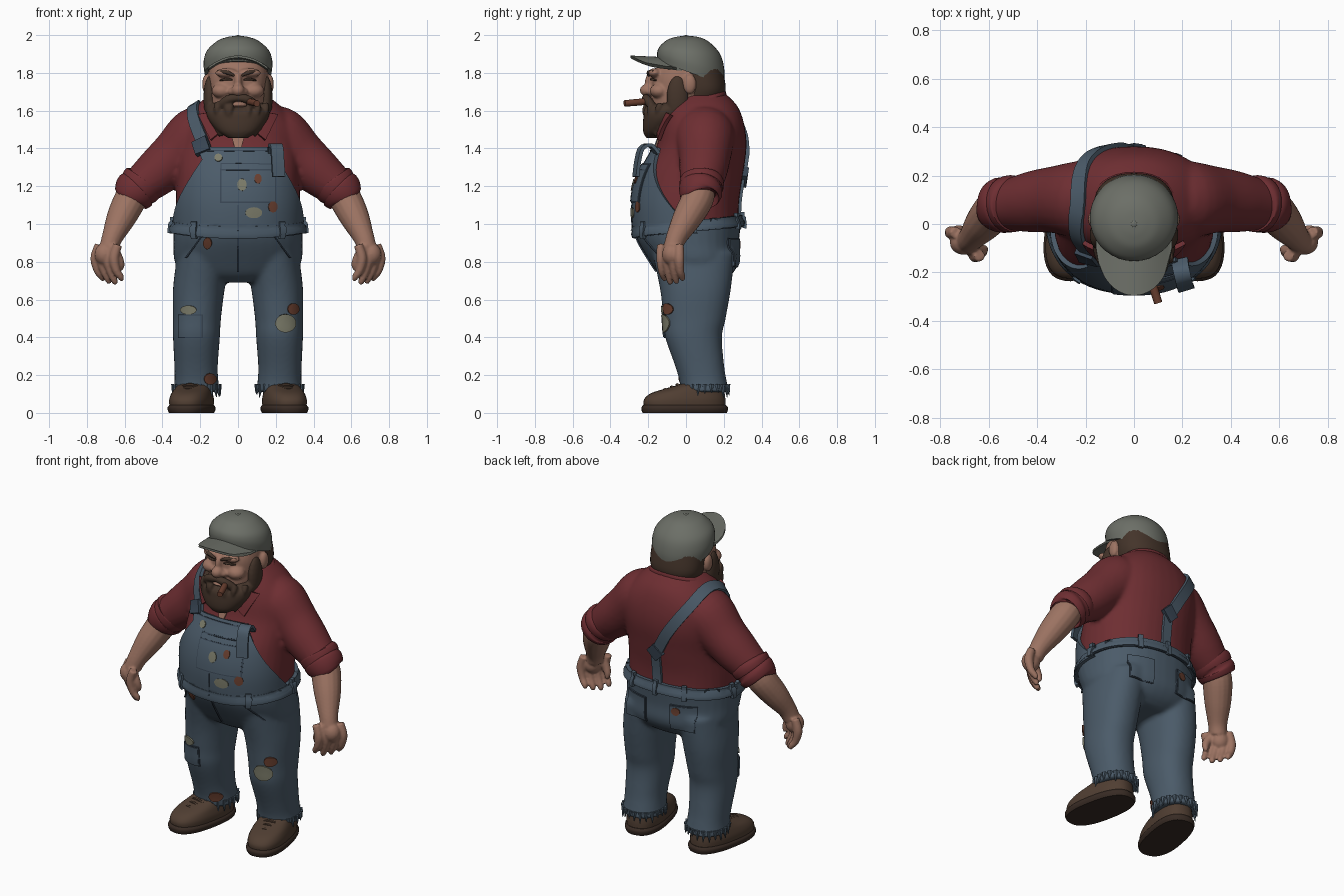
import bpy, bmesh, math, random
from mathutils import Vector, Matrix
from mathutils.bvhtree import BVHTree

random.seed(4)
if "Cube" in bpy.data.objects:
    bpy.data.objects.remove(bpy.data.objects["Cube"])


def material(name, hex_code):
    srgb = [int(hex_code[i:i + 2], 16) / 255 for i in (0, 2, 4)]
    col = [((c + .055) / 1.055) ** 2.4 for c in srgb] + [1]
    m = bpy.data.materials.new(name)
    m.use_nodes = True
    m.diffuse_color = col
    m.node_tree.nodes["Principled BSDF"].inputs["Base Color"].default_value = col
    return m


SHIRT, DENIM = material("red shirt", "6E2E32"), material("blue denim", "4B5B69")
SEAM, SKIN = material("dark denim", "394654"), material("skin", "9C7362")
HAIR, CAP = material("brown hair", "44342A"), material("grey cap", "6C6F67")
LEATHER, SOLE = material("boot leather", "503E32"), material("dark sole", "382B24")
PALE, RUST = material("pale stain", "7C7C6A"), material("rust stain", "6B4030")


# --- building helpers ---
def spline(rows, k=5):
    pad = [rows[0]] + list(rows) + [rows[-1]]
    out = []
    for i in range(len(rows) - 1):
        for s in range(k):
            t = s / k
            out.append([b + .5 * t * (c - a + t * (2 * a - 5 * b + 4 * c - d + t * (3 * (b - c) + d - a)))
                        for a, b, c, d in zip(*pad[i:i + 4])])
    return out + [list(rows[-1])]


def skin(bm, rings):
    loops = [[bm.verts.new(p) for p in r] for r in rings]
    n = len(loops[0])
    for a, b in zip(loops, loops[1:]):
        for i in range(n):
            j = (i + 1) % n
            bm.faces.new((a[i], a[j], b[j], b[i]))
    bm.faces.new(loops[0][::-1])
    bm.faces.new(loops[-1])


def loft(bm, rows, s=1, power=.9, n=36):
    """Stacked ovals: height, centre x, centre y, radius x, radius y, optional tilt."""
    rings = []
    for z, cx, cy, rx, ry, tilt in spline([tuple(r) + (0,) * (6 - len(r)) for r in rows]):
        ring = []
        for i in range(n):
            c, d = math.cos(i * math.tau / n), math.sin(i * math.tau / n)
            dy = ry * math.copysign(abs(d) ** power, d)
            ring.append((s * cx + rx * math.copysign(abs(c) ** power, c), cy + dy, z + tilt * dy))
        rings.append(ring)
    skin(bm, rings)


def tube(bm, rows, s=1, n=16, k=5):
    """Round limb through points: x, y, z, radius."""
    pts = spline(rows, k)
    pos = [Vector((s * p[0], p[1], p[2])) for p in pts]
    axis = (pos[-1] - pos[0]).normalized()
    ref = Vector((0, 0, 1)) if abs(axis.y) > .7 else Vector((0, 1, 0))
    rings = []
    for i, p in enumerate(pos):
        t = pos[min(i + 1, len(pos) - 1)] - pos[max(i - 1, 0)]
        u = t.cross(ref).normalized()
        v = t.cross(u).normalized()
        rings.append([p + pts[i][3] * (u * math.cos(a * math.tau / n) + v * math.sin(a * math.tau / n)) for a in range(n)])
    skin(bm, rings)


def blob(bm, centre, radii):
    bmesh.ops.create_uvsphere(bm, u_segments=20, v_segments=12, radius=1, matrix=Matrix.LocRotScale(Vector(centre), None, Vector(radii)))


def finish(name, bm, mat, voxel=0, smooth=5):
    bmesh.ops.recalc_face_normals(bm, faces=bm.faces)
    mesh = bpy.data.meshes.new(name)
    bm.to_mesh(mesh)
    bm.free()
    ob = bpy.data.objects.new(name, mesh)
    bpy.context.collection.objects.link(ob)
    if voxel:  # fuse overlapping volumes into one surface
        fuse = ob.modifiers.new("fuse", "REMESH")
        fuse.mode, fuse.voxel_size = "VOXEL", voxel
        soft = ob.modifiers.new("soften", "SMOOTH")
        soft.factor, soft.iterations = .5, smooth
        baked = bpy.data.meshes.new_from_object(ob.evaluated_get(bpy.context.evaluated_depsgraph_get()))
        ob.modifiers.clear()
        ob.data = baked
    ob.data.materials.clear()
    ob.data.materials.append(mat)
    ob.data.shade_smooth()
    ob.data.set_sharp_from_angle(angle=math.radians(180 if voxel else 45))
    return ob


# --- shirt: torso and sleeves ---
bm = bmesh.new()
loft(bm, [(.92, 0, .01, .325, .27), (1.1, 0, .005, .33, .275), (1.25, 0, .03, .325, .27), (1.4, 0, .08, .325, .24),
          (1.52, 0, .09, .31, .22), (1.62, 0, .085, .23, .19), (1.69, 0, .08, .14, .13)])
for s in (-1, 1):
    tube(bm, [(.16, .1, 1.47, .14), (.22, .1, 1.46, .16), (.33, .1, 1.36, .138), (.43, .09, 1.27, .125), (.54, .075, 1.18, .1)], s, 24)
shirt = finish("shirt", bm, SHIRT, .013)

# --- rolled cuffs and collar ---
for s, side in ((-1, "right"), (1, "left")):
    bm = bmesh.new()
    tube(bm, [(.49, .085, 1.235, .1), (.5, .085, 1.222, .117), (.522, .08, 1.195, .115), (.53, .08, 1.187, .106),
              (.54, .078, 1.178, .116), (.565, .07, 1.15, .106), (.57, .07, 1.143, .085)], s, 28)
    finish(side + "_rolled_cuff", bm, SHIRT)
bm = bmesh.new()
loft(bm, [(1.59, 0, .04, .195, .175, .42), (1.63, 0, .04, .185, .17, .42), (1.655, 0, .04, .155, .145, .42)])
finish("collar", bm, SHIRT)

# --- trousers: pelvis and legs ---
bm = bmesh.new()
loft(bm, [(1.0, 0, .008, .342, .286, .1), (.9, 0, .015, .342, .265), (.8, 0, .045, .335, .235), (.73, 0, .05, .28, .19), (.69, 0, .05, .17, .13)])
for s in (-1, 1):
    loft(bm, [(.85, .18, .04, .14, .22), (.66, .207, .05, .137, .188), (.5, .217, .045, .127, .165), (.4, .22, .04, .124, .15),
              (.25, .222, .072, .115, .13), (.17, .22, .09, .116, .125), (.11, .22, .1, .124, .128)], s)
trousers = finish("trousers", bm, DENIM, .013)

bm = bmesh.new()
for s in (-1, 1):
    for i in range(22):  # frayed hems
        c, d = math.cos(i * math.tau / 22), math.sin(i * math.tau / 22)
        x, y = .22 + .118 * c, .1 + .122 * d
        tube(bm, [(x, y, .15, .016), (x + .008 * c, y + .008 * d, random.uniform(.08, .11), .002)], s, 6, 1)
finish("frayed_hems", bm, DENIM)

# surface that cloth pieces are laid on
bm = bmesh.new()
bm.from_mesh(shirt.data)
bm.from_mesh(trousers.data)
body = BVHTree.FromBMesh(bm)
bm.free()


def patch(name, mat, ray, lift=.007, thick=.009, nu=12, nv=8):
    """Thin plate laid on the body; ray(u, v) gives a start and a target."""
    rings = []
    for j in range(nv + 1):
        outer, inner = [], []
        for i in range(nu + 1):
            start, target = map(Vector, ray(i / nu, j / nv))
            way = (target - start).normalized()
            p, n, _, _ = body.ray_cast(start, way)
            if p is None:
                p, n, _, _ = body.find_nearest(start)
            outer.append(p + n * lift)
            inner.append(p + n * (lift - thick))
        rings.append(outer + inner[::-1])
    bm = bmesh.new()
    skin(bm, rings)
    return finish(name, bm, mat)


def quad(a, b, c, d, side=-1):
    """Four x, z corners (low left, low right, top right, top left)."""
    def ray(u, v):
        x, z = [(1 - v) * ((1 - u) * a[k] + u * b[k]) + v * ((1 - u) * d[k] + u * c[k]) for k in (0, 1)]
        return (x, side, z), (x, 0, z)
    return ray


def rect(x, z, w, h, side=-1):
    return quad((x - w, z - h), (x + w, z - h), (x + w, z + h), (x - w, z + h), side)


def spot(x, z, rx, rz, side=-1):
    def ray(u, v):
        a, b = 2 * u - 1, 2 * v - 1
        px, pz = x + rx * a * math.sqrt(1 - b * b / 2), z + rz * b * math.sqrt(1 - a * a / 2)
        return (px, side, pz), (px, 0, pz)
    return ray


def around(angle, z):
    a = math.radians(angle)
    return (.44 * math.sin(a), .01 - .44 * math.cos(a), z), (0, .01, z)


# --- overalls: bib, waistband, loops, pockets, seams ---
bib_half = lambda v: 47 + 50 * (1 - v) ** 1.7
patch("bib", DENIM, lambda u, v: around(2 + (2 * u - 1) * bib_half(v), .95 + .45 * v), .02, .035, 40, 24)
patch("bib_hem", SEAM, lambda u, v: around(2 + (2 * u - 1) * 47, 1.375 + .006 * v), .024, .009, 24, 2)
patch("waistband", DENIM, lambda u, v: around(360 * u, .963 - .03 * math.cos(u * math.tau) + .055 * v), .022, .03, 72, 3)
patch("waistband_seam", SEAM, lambda u, v: around(360 * u, .958 - .03 * math.cos(u * math.tau) + .006 * v), .016, .009, 72, 1)
for i, ang in enumerate((-145, -95, -45, 45, 95, 145, 180)):
    patch(f"belt_loop_{i}", DENIM, lambda u, v: around(ang + 5 * u - 2.5, .95 - .03 * math.cos(math.radians(ang)) + .085 * v), .032, .02, 2, 4)
patch("bib_pocket_edge", SEAM, rect(.05, 1.21, .14, .1), .024)
patch("bib_pocket", DENIM, rect(.05, 1.21, .133, .093), .028)
patch("bib_pocket_hem", SEAM, rect(.05, 1.275, .133, .003), .03, .006)
patch("fly_seam", SEAM, rect(0, .84, .004, .09))
patch("bib_seam", SEAM, rect(0, 1.03, .003, .07), .023)
for s, side in ((-1, "right"), (1, "left")):
    patch(side + "_hip_pocket_seam", SEAM, quad((s * .27, .82), (s * .278, .82), (s * .2, .93), (s * .192, .93)))
    patch(side + "_back_pocket_edge", SEAM, rect(s * .16, .85, .077, .077, 1), .008)
    patch(side + "_back_pocket", DENIM, rect(s * .16, .85, .072, .072, 1), .012)
    patch(side + "_collar_flap", SHIRT, quad((s * .05, 1.52), (s * .14, 1.44), (s * .2, 1.57), (s * .07, 1.6)), .025, .02)
patch("open_neck", SKIN, quad((-.012, 1.38), (.012, 1.38), (.065, 1.58), (-.065, 1.58)), .008)
patch("knee_patch_edge", SEAM, rect(-.25, .46, .062, .062), .007)
patch("knee_patch", DENIM, rect(-.25, .46, .056, .056), .011)

# --- stains: x, z, radii, lift, colour, side ---
for i, (x, z, rx, rz, lift, mat, side) in enumerate((
        (.08, 1.06, .042, .028, .026, PALE, -1), (.175, 1.09, .022, .028, .026, RUST, -1), (.02, 1.2, .024, .03, .033, PALE, -1),
        (.1, 1.23, .018, .024, .033, RUST, -1), (-.1, 1.34, .02, .02, .026, PALE, -1), (-.16, .9, .022, .03, .009, RUST, -1),
        (.25, .475, .052, .048, .009, PALE, -1), (.29, .55, .028, .03, .009, RUST, -1), (-.26, .545, .04, .024, .009, PALE, -1),
        (-.15, .18, .03, .03, .009, RUST, -1), (-.12, .89, .025, .025, .017, RUST, 1))):
    patch(f"stain_{i}", mat, spot(x, z, rx, rz, side), lift)


def ribbon(name, mat, points, half, lift=.014, snap=True):
    pos = [Vector(p) for p in spline(points, 7)]
    hits = [body.find_nearest(p) for p in pos]
    if snap:
        pos = [h[0] for h in hits]
    rings = []
    for i, p in enumerate(pos):
        t = (pos[min(i + 1, len(pos) - 1)] - pos[max(i - 1, 0)]).normalized()
        n = hits[i][1] if snap else Vector((1, .3, 0)).cross(t).normalized()
        w = t.cross(n).normalized() * half
        rings.append([p + w + n * lift, p - w + n * lift, p - w - n * .01, p + w - n * .01])
    bm = bmesh.new()
    skin(bm, rings)
    finish(name, bm, mat)


# --- straps ---
ribbon("shoulder_strap", DENIM, [(-.17, -.2, 1.37), (-.21, -.13, 1.47), (-.245, -.05, 1.58), (-.235, .09, 1.64),
                                 (-.2, .25, 1.56), (-.1, .33, 1.4), (-.01, .33, 1.24)], .033, .018)
ribbon("back_strap", DENIM, [(0, .33, 1.26), (0, .32, 1.14), (0, .3, 1.0)], .03)
ribbon("back_strap_ring", SEAM, [(-.03, .33, 1.27), (.02, .33, 1.22)], .042, .026)
ribbon("strap_buckle", SEAM, [(-.185, -.16, 1.38), (-.21, -.13, 1.45)], .042, .032)
ribbon("loose_strap", DENIM, [(.19, -.15, 1.37), (.195, -.19, 1.415), (.205, -.235, 1.4), (.21, -.255, 1.33), (.215, -.265, 1.25)], .034, .008, False)

# --- forearms and hands ---
for s, side in ((-1, "right"), (1, "left")):
    bm = bmesh.new()
    tube(bm, [(.53, .075, 1.2, .08), (.57, .06, 1.13, .086), (.62, .005, 1.03, .077), (.665, -.05, .93, .056), (.685, -.07, .87, .05)], s)
    for i in range(4):
        x, y = .755 - .033 * i, -.035 - .032 * i
        tip = (.70, .685, .68, .70)[i]
        tube(bm, [(x - .02, y, .89, .024), (x, y, .82, .027), (x - .012, y + .004, .755, .022), (x - .035, y + .014, tip + .02, .018), (x - .042, y + .02, tip, .01)], s, 10)
    tube(bm, [(.68, -.09, .88, .03), (.64, -.11, .83, .027), (.62, -.105, .785, .02), (.622, -.098, .755, .011)], s, 10)
    blob(bm, (s * .705, -.075, .84), (.055, .052, .06))
    finish(side + "_forearm_and_hand", bm, SKIN, .007, 3)

# --- boots ---
for s, side in ((-1, "right"), (1, "left")):
    for part, mat, rows in (
            ("boot", LEATHER, [(.03, .225, -.01, .106, .217), (.07, .225, -.01, .108, .217), (.105, .225, .008, .1, .195),
                               (.135, .225, .055, .09, .145), (.16, .225, .09, .085, .11), (.22, .225, .1, .083, .095)]),
            ("sole", SOLE, [(0, .225, -.01, .108, .225), (.015, .225, -.01, .115, .23), (.03, .225, -.01, .115, .23), (.042, .225, -.01, .106, .22)])):
        bm = bmesh.new()
        loft(bm, rows, s, .8)
        if part == "boot":
            for y, z in ((-.11, .125), (-.075, .138), (-.045, .15)):  # laces
                tube(bm, [(.18, y, z - .012, .008), (.225, y - .005, z, .008), (.27, y, z - .012, .008)], s, 6)
        bmesh.ops.rotate(bm, verts=bm.verts, cent=(s * .22, .1, 0), matrix=Matrix.Rotation(s * math.radians(11), 3, "Z"))
        finish(f"{side}_{part}", bm, mat)

# --- head ---
bm = bmesh.new()
loft(bm, [(1.45, 0, .05, .1, .1), (1.55, 0, 0, .12, .13), (1.62, 0, -.02, .143, .16), (1.7, 0, -.008, .155, .172),
          (1.78, 0, 0, .158, .177), (1.86, 0, .02, .145, .155), (1.91, 0, .02, .1, .1)])
blob(bm, (0, -.203, 1.708), (.036, .042, .034))
blob(bm, (0, -.185, 1.755), (.021, .032, .05))
blob(bm, (0, -.185, 1.632), (.05, .034, .014))
for s in (-1, 1):
    blob(bm, (s * .033, -.185, 1.7), (.02, .028, .02))
    blob(bm, (s * .085, -.14, 1.705), (.055, .052, .04))
    blob(bm, (s * .06, -.165, 1.8), (.062, .035, .025))
    blob(bm, (s * .168, .02, 1.74), (.022, .035, .052))
finish("head", bm, SKIN, .008, 3)

# --- eyes, eyebrows, hair, beard, moustache ---
bm = bmesh.new()
for s in (-1, 1):
    tube(bm, [(.03, -.182, 1.763, .004), (.06, -.183, 1.767, .007), (.095, -.158, 1.76, .004)], s, 8)
    tube(bm, [(.02, -.197, 1.785, .006), (.06, -.197, 1.803, .011), (.11, -.172, 1.808, .006)], s, 8)
finish("eyes_and_eyebrows", bm, HAIR)
bm = bmesh.new()
loft(bm, [(1.66, 0, .075, .145, .12), (1.72, 0, .085, .163, .125), (1.82, 0, .06, .165, .135)])
finish("back_hair", bm, HAIR)
bm = bmesh.new()
loft(bm, [(1.455, 0, -.175, .05, .035), (1.49, 0, -.155, .105, .072), (1.55, 0, -.115, .155, .112), (1.6, 0, -.085, .17, .13), (1.64, 0, -.04, .165, .115)])
for s in (-1, 1):
    blob(bm, (s * .15, -.045, 1.665), (.033, .058, .12))
    tube(bm, [(0, -.213, 1.668, .019), (.05, -.208, 1.66, .024), (.095, -.18, 1.625, .022), (.12, -.155, 1.58, .012)], s, 10)
for i in range(46):  # shaggy tufts
    a, z = random.uniform(-1.5, 1.5), random.uniform(1.5, 1.61)
    r = .72 + (z - 1.5) * 2.4
    x, y = .165 * r * math.sin(a), -.1 - .12 * min(r, 1) * math.cos(a)
    tube(bm, [(x * .95, y + .012, z + .03, .02), (x, y - .004, z, .017), (x * .93, y - .008, z - .045, .004)], 1, 8, 3)
finish("beard", bm, HAIR, .007, 2)

# --- cigar ---
bm = bmesh.new()
tube(bm, [(.045, -.18, 1.65, .015), (.075, -.25, 1.645, .018), (.1, -.325, 1.638, .017)])
finish("cigar", bm, RUST)

# --- cap: crown, brim, button ---
bm = bmesh.new()
loft(bm, [(1.8, 0, .025, .178, .175, -.36), (1.86, 0, .025, .182, .178, -.25), (1.92, 0, .02, .163, .16, -.12),
          (1.97, 0, .01, .108, .11, -.04), (1.99, 0, .005, .055, .06), (1.996, 0, 0, .012, .012)], 1, 1)
blob(bm, (0, 0, 1.994), (.014, .014, .006))
finish("cap_crown", bm, CAP)
rings = []
for j in range(9):
    top = []
    for i in range(25):
        x = .158 * math.sin((i / 24 - .5) * math.pi)
        reach = math.sqrt(max(0, 1 - (x / .158) ** 2))
        y = -.02 - .11 * reach - j / 8 * (.03 + .135 * reach ** .7)
        top.append(Vector((x, y, 1.884 - .06 * (x / .158) ** 2 + .008 * j / 8)))
    rings.append(top + [p - Vector((0, 0, .013)) for p in top[::-1]])
bm = bmesh.new()
skin(bm, rings)
finish("cap_brim", bm, CAP)
